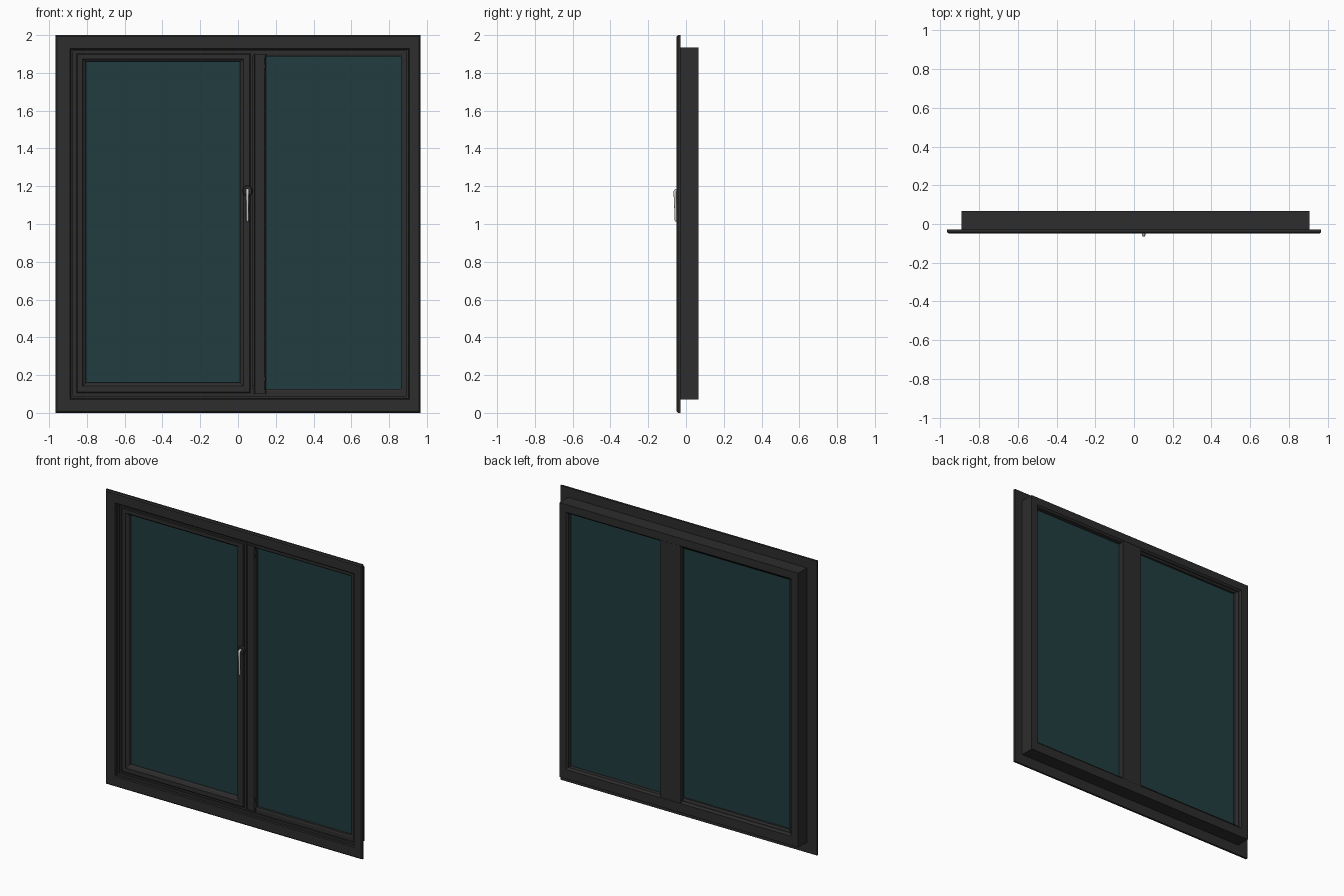
import bpy, bmesh, math

if "Cube" in bpy.data.objects:
    bpy.data.objects.remove(bpy.data.objects["Cube"])


def material(name, rgb):
    m = bpy.data.materials.new(name)
    m.diffuse_color = (*rgb, 1)
    m.use_nodes = True
    m.node_tree.nodes["Principled BSDF"].inputs["Base Color"].default_value = m.diffuse_color
    return m


DARK = material("dark_frame", (0.026, 0.026, 0.026))
GLASS = material("tinted_glass", (0.015, 0.045, 0.05))


def finish(name, bm, mat=None):
    bmesh.ops.recalc_face_normals(bm, faces=bm.faces)
    me = bpy.data.meshes.new(name)
    bm.to_mesh(me)
    bm.free()
    ob = bpy.data.objects.new(name, me)
    bpy.context.collection.objects.link(ob)
    if mat:
        me.materials.append(mat)
    return ob


def ring(name, outer, inner, profile):
    """Mitred rectangular frame; profile points are (t, y), t from outer to inner.
    Rectangles are (x0, x1, z0, z1)."""
    bm = bmesh.new()
    loops = []
    for t, y in profile:
        x0, x1, z0, z1 = [a + (b - a) * t for a, b in zip(outer, inner)]
        loops.append([bm.verts.new((x, y, z)) for x, z in
                      ((x0, z0), (x1, z0), (x1, z1), (x0, z1))])
    for i, a in enumerate(loops):
        b = loops[(i + 1) % len(loops)]
        for k in range(4):
            n = (k + 1) % 4
            bm.faces.new((a[k], a[n], b[n], b[k]))
    return finish(name, bm, DARK)


def box(name, x0, x1, y0, y1, z0, z1, mat):
    bm = bmesh.new()
    bmesh.ops.create_cube(bm, size=1)
    for v in bm.verts:
        v.co = ((x0 + x1) / 2 + v.co.x * (x1 - x0),
                (y0 + y1) / 2 + v.co.y * (y1 - y0),
                (z0 + z1) / 2 + v.co.z * (z1 - z0))
    return finish(name, bm, mat)


# Wide front flange with softened edges
ring("front_flange", (-0.965, 0.965, 0, 2), (-0.885, 0.903, 0.075, 1.925),
     [(0, -0.028), (0, -0.042), (0.1, -0.049), (0.93, -0.049), (1, -0.044), (1, -0.028)])

# Deep stepped frame body; t = 1 is the front sight line of the fixed pane
ring("frame_body", (-0.89, 0.905, 0.07, 1.935), (-0.842, 0.862, 0.127, 1.888),
     [(0, -0.03), (0, 0.066), (1.1, 0.066), (1.35, 0.055), (1.35, 0.026),
      (1, 0.026), (1, -0.016), (0.8, -0.02), (0.35, -0.02), (0.35, -0.03)])

# Opening sash with overlap lip, face and sloping glazing bead
ring("sash", (-0.868, 0.08, 0.093, 1.912), (-0.805, 0.01, 0.16, 1.86),
     [(0, 0.03), (0, -0.022), (0.2, -0.022), (0.2, -0.029), (0.28, -0.033),
      (0.72, -0.033), (0.78, -0.028), (0.95, -0.022), (1, -0.016),
      (1, 0.04), (0.75, 0.05), (0.3, 0.05)])

# Centre mullion, wider at the back where the sash closes on it
profile = [(0.084, -0.022), (0.09, -0.028), (0.14, -0.028), (0.148, -0.02),
           (0.148, 0.065), (-0.003, 0.065), (-0.010, 0.058), (-0.010, 0.035), (0.084, 0.035)]
bm = bmesh.new()
face = bm.faces.new([bm.verts.new((x, y, 0.1)) for x, y in profile])
top = bmesh.ops.extrude_face_region(bm, geom=[face])["geom"]
bmesh.ops.translate(bm, vec=(0, 0, 1.8),
                    verts=[v for v in top if isinstance(v, bmesh.types.BMVert)])
finish("centre_mullion", bm, DARK)

# Glass panes
box("sash_glass", -0.82, 0.025, 0.0, 0.026, 0.145, 1.875, GLASS)
box("fixed_glass", 0.13, 0.88, 0.001, 0.027, 0.11, 1.905, GLASS)

# Small fixing clips at the mullion ends
for end, z in (("lower", 0.11), ("lower_inner", 0.18), ("upper_inner", 1.835), ("upper", 1.89)):
    box(f"{end}_clip", 0.134, 0.146, -0.032, -0.02, z - 0.01, z + 0.01, DARK)

# Handle rosette
bm = bmesh.new()
bmesh.ops.create_cone(bm, cap_ends=True, segments=32, radius1=0.026, radius2=0.022, depth=0.012)
for v in bm.verts:
    x, y, z = v.co
    v.co = (0.05 + x, -0.037 - z, 1.175 + y * 1.15)
finish("handle_rosette", bm, DARK)

# Lever: neck bending into a long grip
cu = bpy.data.curves.new("handle_lever", "CURVE")
cu.dimensions = "3D"
cu.bevel_depth = 0.0075
cu.bevel_resolution = 3
cu.use_fill_caps = True
path = [(-0.035, 1.178, 1.1), (-0.050, 1.179, 1.1), (-0.0555, 1.177, 1.1),
        (-0.058, 1.171, 1.1), (-0.058, 1.15, 1), (-0.056, 1.09, 0.9),
        (-0.053, 1.02, 0.95), (-0.053, 1.013, 0.6)]
sp = cu.splines.new("POLY")
sp.points.add(len(path) - 1)
for p, (y, z, r) in zip(sp.points, path):
    p.co = (0.05, y, z, 1)
    p.radius = r
lever = bpy.data.objects.new("handle_lever", cu)
bpy.context.collection.objects.link(lever)
bpy.context.view_layer.objects.active = lever
lever.select_set(True)
bpy.ops.object.convert(target="MESH")
bpy.ops.object.shade_smooth_by_angle(angle=math.radians(40))
